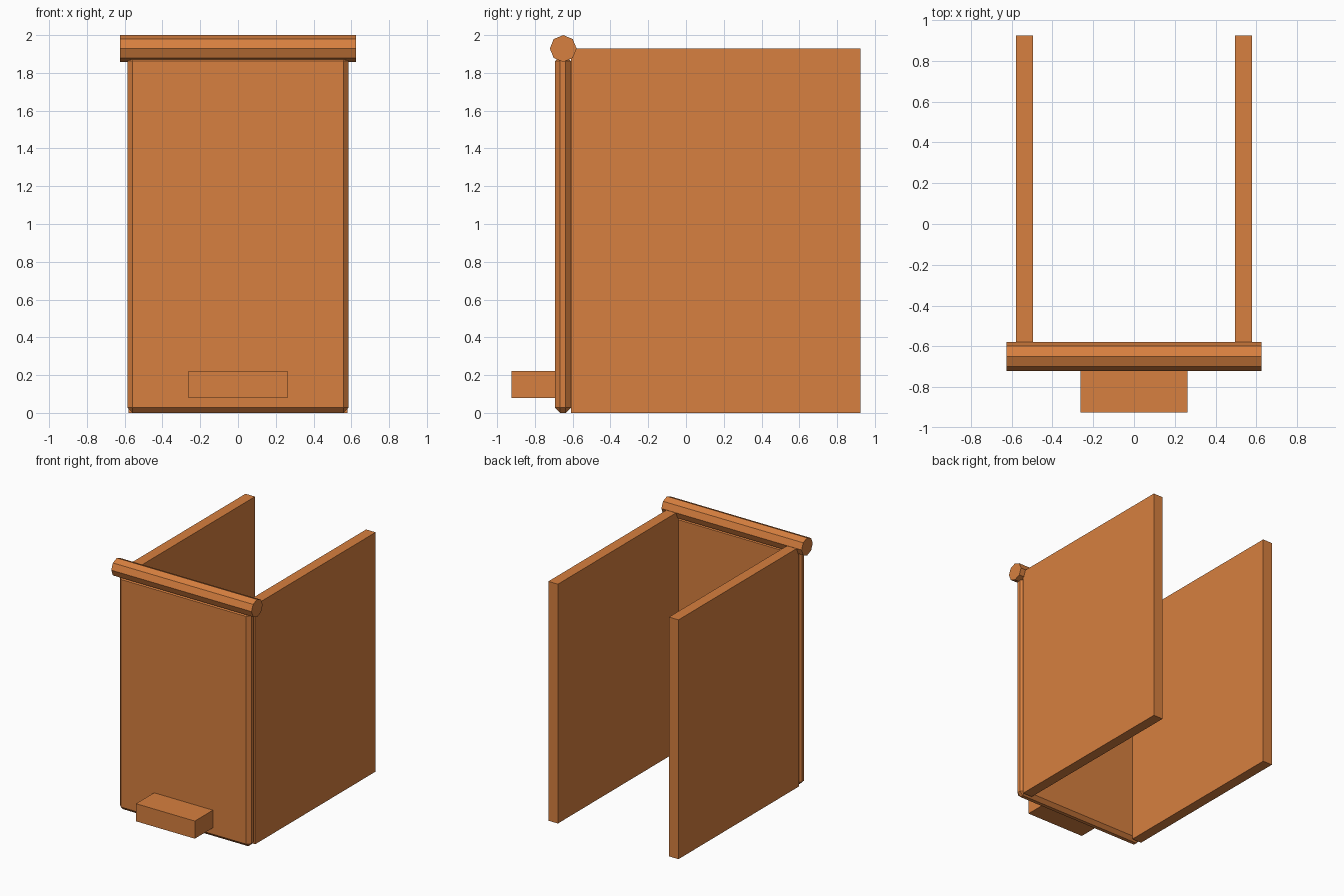
import bpy
import math

cube = bpy.data.objects.get("Cube")
if cube:
    bpy.data.objects.remove(cube, do_unlink=True)

# Single warm orange colour
COLOUR = (0.68, 0.214, 0.05, 1.0)
orange = bpy.data.materials.new("orange")
orange.use_nodes = True
orange.diffuse_color = COLOUR
orange.node_tree.nodes["Principled BSDF"].inputs["Base Color"].default_value = COLOUR


def box(name, low, high, chamfer=0):
    """Axis-aligned box between two corners, optionally chamfered."""
    centre = [(a + b) / 2 for a, b in zip(low, high)]
    bpy.ops.mesh.primitive_cube_add(size=1, location=centre)
    obj = bpy.context.object
    obj.name = name
    obj.scale = [b - a for a, b in zip(low, high)]
    bpy.ops.object.transform_apply(location=False, rotation=False, scale=True)
    if chamfer:
        bevel = obj.modifiers.new("chamfer", "BEVEL")
        bevel.width = chamfer
        bevel.segments = 1
    obj.data.materials.append(orange)
    return obj


# Front panel with chamfered edges
box("front_panel", (-0.586, -0.694, 0), (0.586, -0.609, 1.89), chamfer=0.028)

# Pair of side panels
for name, side in (("left_panel", 1), ("right_panel", -1)):
    inner, outer = sorted((side * 0.495, side * 0.58))
    box(name, (inner, -0.609, 0), (outer, 0.924, 1.928))

# Foot step on the front
box("front_step", (-0.262, -0.924, 0.08), (0.262, -0.69, 0.222))

# Octagonal rail along the top edge
bpy.ops.mesh.primitive_cylinder_add(
    vertices=8, radius=0.071, depth=1.25,
    location=(0, -0.65, 1.929), rotation=(0, math.pi / 2, 0))
rail = bpy.context.object
rail.name = "top_rail"
rail.data.materials.append(orange)
